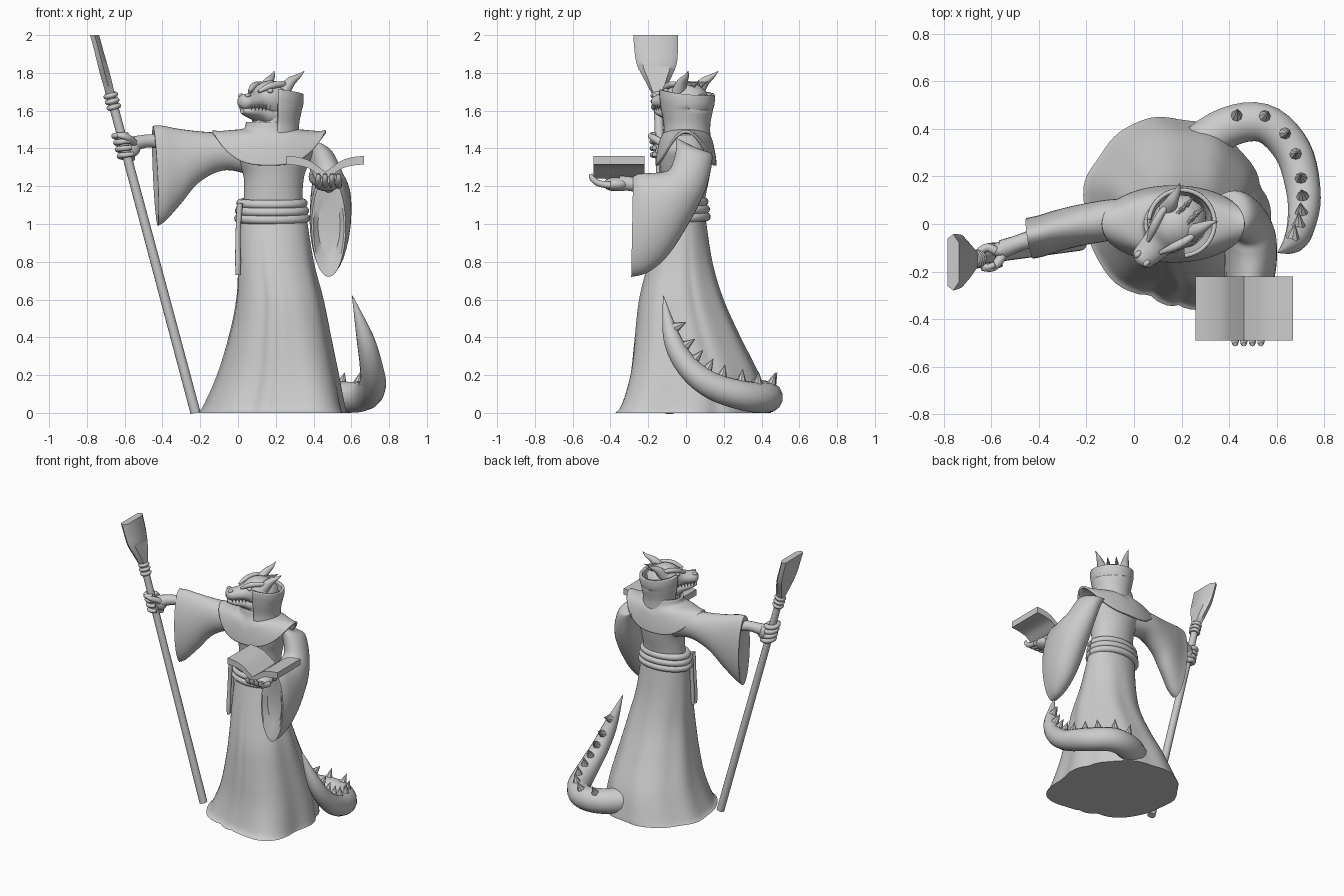
import bpy, bmesh
from math import sin, cos, pi, radians, exp
from mathutils import Vector as V

if bpy.data.objects.get("Cube"):
    bpy.data.objects.remove(bpy.data.objects["Cube"])

grey = bpy.data.materials.new("plain grey")
grey.use_nodes = True
grey.diffuse_color = (0.6, 0.6, 0.6, 1)
grey.node_tree.nodes["Principled BSDF"].inputs["Base Color"].default_value = grey.diffuse_color


def loft(name, rings, closed=True, caps=True, thick=0, angle=40):
    """Skin a list of equal point rings into one object."""
    bm = bmesh.new()
    rows = [[bm.verts.new(p) for p in ring] for ring in rings]
    n = len(rows[0])
    for low, high in zip(rows, rows[1:]):
        for i in range(n if closed else n - 1):
            j = (i + 1) % n
            bm.faces.new((low[i], low[j], high[j], high[i]))
    if caps:
        bm.faces.new(rows[0])
        bm.faces.new(rows[-1])
    bmesh.ops.recalc_face_normals(bm, faces=bm.faces)
    mesh = bpy.data.meshes.new(name)
    bm.to_mesh(mesh)
    bm.free()
    mesh.materials.append(grey)
    ob = bpy.data.objects.new(name, mesh)
    bpy.context.collection.objects.link(ob)
    if thick:
        mod = ob.modifiers.new("thickness", "SOLIDIFY")
        mod.thickness, mod.offset = thick, 0
    bpy.ops.object.select_all(action="DESELECT")
    ob.select_set(True)
    bpy.context.view_layer.objects.active = ob
    bpy.ops.object.shade_smooth_by_angle(angle=radians(angle))


def spline(rows, steps=5):
    """Catmull-Rom interpolation of number rows."""
    out, last = [], len(rows) - 1
    for i in range(last):
        quad = [rows[max(0, min(last, i + k))] for k in (-1, 0, 1, 2)]
        for s in range(steps):
            t = s / steps
            out.append([b + t * (c - a + t * (2 * a - 5 * b + 4 * c - d + t * (3 * (b - c) + d - a))) / 2
                        for a, b, c, d in zip(*quad)])
    return out + [list(rows[-1])]


def oval(c, u, v, n=24):
    return [c + u * cos(2 * pi * i / n) + v * sin(2 * pi * i / n) for i in range(n)]


def tube(name, rows, steps=5, n=14):
    """Round tube through (x, y, z, radius) rows."""
    path = spline(rows, steps)
    pts = [V(p[:3]) for p in path]
    rings, u = [], None
    for i, p in enumerate(pts):
        t = (pts[min(i + 1, len(pts) - 1)] - pts[max(i - 1, 0)]).normalized()
        u = (t.orthogonal() if u is None else u - t * u.dot(t)).normalized()
        r = max(path[i][3], 0.001)
        rings.append(oval(p, u * r, t.cross(u) * r, n))
    loft(name, rings)


def spike(name, base, tip, r, n=8):
    tube(name, [(*base, r), (*tip, 0.001)], 1, n)


def ball(name, c, size, turn=0):
    f, s = V((cos(turn), sin(turn), 0)), V((-sin(turn), cos(turn), 0))
    rings = []
    for k in range(1, 12):
        a = pi * k / 12
        rings.append(oval(V(c) - V((0, 0, size[2] * cos(a))), f * size[0] * sin(a), s * size[1] * sin(a), 16))
    loft(name, rings)


def bump(a, centre, width):
    return exp(-((a - centre) / width) ** 2)


# Robe: rows of height, left, right, front, back
def robe(name, rows, fold=0.0):
    rings = []
    for z, x0, x1, y0, y1 in spline(rows, 6):
        drop = max(0, 1 - z)
        ring = []
        for i in range(96):
            a = 2 * pi * i / 96
            wave = sin(7 * a + 0.6) + 0.6 * sin(11 * a + 2)
            wave -= 2.2 * (bump(a, 4.3, 0.07) + bump(a, 0.3, 0.09) + bump(a, 4.65, 0.06))
            k = 1 + fold * wave * min(1, drop * 2.5)
            # the hem sweeps out at the front left and in at the front
            k += drop ** 2 * (0.17 * bump(a, 5.35, 0.35) - 0.07 * bump(a, 4.5, 0.35))
            dx, dy = (x1 - x0) / 2 * cos(a) * k, (y1 - y0) / 2 * sin(a) * k
            ring.append(V(((x0 + x1) / 2 + dx - 0.08 * drop * dy, (y0 + y1) / 2 + dy, z)))
        rings.append(ring)
    loft(name, rings, angle=60)


robe("robe_skirt", [(0, -0.21, 0.57, -0.37, 0.45), (0.04, -0.18, 0.56, -0.34, 0.44),
                    (0.2, -0.11, 0.53, -0.3, 0.39), (0.4, -0.05, 0.49, -0.275, 0.29),
                    (0.6, -0.01, 0.45, -0.25, 0.2), (0.8, 0, 0.4, -0.2, 0.14),
                    (1.06, 0.01, 0.36, -0.13, 0.1)], 0.014)
robe("robe_torso", [(1, 0.02, 0.35, -0.12, 0.1), (1.12, 0.03, 0.34, -0.12, 0.1),
                    (1.25, 0.03, 0.35, -0.13, 0.125), (1.33, 0, 0.38, -0.14, 0.135), (1.4, -0.02, 0.4, -0.135, 0.13),
                    (1.46, 0.06, 0.34, -0.09, 0.1), (1.5, 0.1, 0.28, -0.06, 0.07)])

# Belt: three stacked cords and a hanging end
for z, grow in ((1.03, 0.012), (1.07, 0.008), (1.11, 0)):
    loop = [(0.18 + (0.165 + grow) * cos(a), -0.015 + (0.11 + grow) * sin(a), z + 0.008 * sin(a), 0.024)
            for a in (2 * pi * i / 32 for i in range(33))]
    tube("belt_cord", loop, 1, 10)
for y in (-0.07, -0.1):
    tube("belt_hanging_end", [(0.01, y, 1.11, 0.016), (0, y, 0.95, 0.013),
                              (0, y - 0.01, 0.8, 0.015), (0, y - 0.01, 0.73, 0.012)])


# Sleeves: rows of lower point, upper point, half width; slightly hollow at the cuff
def sleeve(name, rows, side):
    rings = []
    for row in spline(rows, 6):
        a, b = V(row[:3]), V(row[3:6])
        rings.append(oval((a + b) / 2, V(side) * row[6], (b - a) / 2, 32))
    cuff, inner = rings[-1], rings[-4]
    mid = sum(cuff, V()) / len(cuff)
    deep = sum(inner, V()) / len(inner)
    rings.append([mid + (p - mid) * 0.9 for p in cuff])
    rings.append([deep + (p - deep) * 0.6 for p in inner])
    loft(name, rings)


sleeve("right_sleeve", [(0.12, 0.02, 1.24, 0.12, 0.02, 1.46, 0.08), (-0.06, 0.02, 1.285, -0.06, 0.02, 1.48, 0.085),
                        (-0.2, 0, 1.225, -0.2, 0, 1.49, 0.085), (-0.3, -0.03, 1.11, -0.32, -0.02, 1.505, 0.085),
                        (-0.38, -0.06, 1.02, -0.4, -0.04, 1.52, 0.085),
                        (-0.425, -0.07, 0.99, -0.45, -0.05, 1.52, 0.085)], (-0.15, 1, 0))
sleeve("left_sleeve", [(0.34, 0.1, 1.38, 0.34, -0.06, 1.46, 0.07), (0.42, 0.14, 1.36, 0.42, -0.05, 1.41, 0.075),
                       (0.47, 0.11, 1.2, 0.48, -0.08, 1.3, 0.085), (0.49, 0.03, 1.03, 0.49, -0.13, 1.275, 0.105),
                       (0.49, -0.09, 0.84, 0.49, -0.2, 1.27, 0.11), (0.485, -0.2, 0.745, 0.485, -0.25, 1.27, 0.105),
                       (0.48, -0.29, 0.72, 0.48, -0.28, 1.25, 0.09)], (1, 0, 0))


# Mantle over the shoulders, with pointed sides
def mantle_ring(rx, ry, base, rise, power):
    ring = []
    for i in range(64):
        c, s = cos(pi * i / 32), sin(pi * i / 32)
        ring.append(V((0.165 + rx * c, ry * s, base + rise * abs(c) ** power)))
    return ring


loft("shoulder_mantle", [mantle_ring(*r) for r in spline(
    [(0.115, 0.1, 1.54, 0, 1), (0.13, 0.11, 1.49, 0.01, 1), (0.2, 0.135, 1.43, 0.06, 1),
     (0.265, 0.15, 1.36, 0.125, 2), (0.3, 0.155, 1.31, 0.18, 3)], 4)], caps=False, thick=0.015)

# Tall hood, open toward the face
hood = []
for z, r in spline([(1.46, 0.115), (1.53, 0.115), (1.6, 0.128), (1.66, 0.138), (1.7, 0.138)], 4):
    arc = [radians(225 + 50 + 260 * i / 40) for i in range(41)]
    hood.append([V((0.2 + r * cos(a), 0.005 + r * sin(a), z - 0.02 * cos(a - pi / 4) * (z > 1.62))) for a in arc])
loft("hood", hood, closed=False, caps=False, thick=0.018)

# Head: built along the facing direction
face = V((-0.707, -0.707, 0))
across = V((0.707, -0.707, 0))


def head_point(t, side, z):
    return V((0.19, 0.01, z)) + face * t + across * side


def head_part(name, rows):
    rings = []
    for t, w, low, high in spline(rows, 4):
        rings.append(oval(head_point(t, 0, (low + high) / 2), across * w, V((0, 0, (high - low) / 2)), 24))
    loft(name, rings)


head_part("skull_and_snout", [(-0.105, 0.05, 1.6, 1.69), (-0.06, 0.095, 1.54, 1.735), (0.02, 0.108, 1.54, 1.76),
                              (0.08, 0.088, 1.57, 1.745), (0.13, 0.066, 1.6, 1.705), (0.19, 0.056, 1.605, 1.69),
                              (0.23, 0.044, 1.61, 1.685), (0.248, 0.015, 1.63, 1.665)])
head_part("lower_jaw", [(-0.04, 0.08, 1.5, 1.62), (0.06, 0.08, 1.51, 1.625), (0.13, 0.06, 1.545, 1.625),
                        (0.2, 0.046, 1.57, 1.62), (0.238, 0.015, 1.585, 1.612)])
tube("neck", [(0.17, 0, 1.42, 0.1), (0.17, -0.01, 1.5, 0.095), (0.18, 0, 1.6, 0.09)])
tube("throat", [(*head_point(0.09, 0, 1.46), 0.035), (*head_point(0.1, 0, 1.58), 0.045)])
for s in (-1, 1):
    tube("brow_ridge", [(*head_point(0.15, s * 0.035, 1.7), 0.008), (*head_point(0.09, s * 0.06, 1.73), 0.018),
                        (*head_point(0.02, s * 0.08, 1.74), 0.015), (*head_point(-0.03, s * 0.08, 1.735), 0.006)])
    ball("eye", head_point(0.095, s * 0.068, 1.705), (0.016, 0.016, 0.013))
    ball("nostril", head_point(0.22, s * 0.026, 1.68), (0.018, 0.012, 0.011), pi / 4)
    for k in range(6):
        t, w = 0.1 + 0.022 * k, 0.069 - 0.005 * k
        spike("tooth", head_point(t, s * w, 1.63), head_point(t, s * w * 0.97, 1.602), 0.007, 6)
    # swept-back horn on each side
    tube("horn", [(*head_point(0, s * 0.07, 1.7), 0.038), (*head_point(-0.04, s * 0.082, 1.75), 0.027),
                  (*head_point(-0.09, s * 0.098, 1.785), 0.012), (*head_point(-0.115, s * 0.113, 1.81), 0.001)])
    for k in range(3):
        spike("scalp_spine", head_point(-0.01 - 0.03 * k, s * 0.028, 1.735),
              head_point(-0.05 - 0.035 * k, s * 0.03, 1.755), 0.013)


# Staff with rings and a flat blade
def on_staff(z):
    return V((-0.225 - 0.267 * z, -0.085 - 0.038 * z, z))


tube("staff_shaft", [(*on_staff(0.001), 0.027), (*on_staff(1.72), 0.024)], 1)
for z in (1.62, 1.65, 1.68):
    tube("staff_binding", [(*on_staff(z - 0.013), 0.032), (*on_staff(z), 0.04), (*on_staff(z + 0.013), 0.032)])
blade = []
for z, w, thick in spline([(1.67, 0.022, 0.022), (1.76, 0.066, 0.026), (1.84, 0.104, 0.026), (1.92, 0.115, 0.024),
                           (2, 0.118, 0.024)], 4):
    blade.append([on_staff(z) + V((thick * x, w * y, 0)) for x, y in
                  ((-1, -0.85), (-1, 0.85), (0, 1), (1, 0.7), (1, -0.7), (0, -1))])
loft("staff_blade", blade)

# Right hand gripping the staff
tube("right_forearm", [(-0.36, -0.04, 1.43, 0.045), (-0.47, -0.075, 1.44, 0.035), (-0.55, -0.105, 1.425, 0.04)])
ball("right_palm", (-0.56, -0.11, 1.41), (0.045, 0.035, 0.055))
for k in range(4):
    c = on_staff(1.35 + 0.035 * k)
    tube("right_finger", [(c.x + 0.042 * cos(a), c.y + 0.042 * sin(a), c.z + 0.004 * i, 0.019 - 0.0012 * i)
                          for i, a in enumerate(radians(40 + 55 * j) for j in range(6))], 3, 10)
tube("right_thumb", [(-0.55, -0.13, 1.43, 0.02), (-0.59, -0.18, 1.46, 0.018), (-0.64, -0.185, 1.47, 0.012)])

# Left hand under the book
tube("left_forearm", [(0.48, -0.15, 1.17, 0.05), (0.48, -0.28, 1.21, 0.038), (0.475, -0.35, 1.215, 0.042)])
ball("left_palm", (0.47, -0.37, 1.21), (0.065, 0.07, 0.037))
for k in range(4):
    x = 0.425 + 0.036 * k
    tube("left_finger", [(x, -0.4, 1.205, 0.019), (x, -0.46, 1.215, 0.017),
                         (x, -0.495, 1.24, 0.015), (x, -0.505, 1.265, 0.009)])
tube("left_thumb", [(0.43, -0.36, 1.215, 0.022), (0.395, -0.4, 1.235, 0.018), (0.385, -0.43, 1.27, 0.01)])

# Open book: profile mirrored about the spine and extruded in depth
half = spline([(0, 1.275, 1.24), (0.04, 1.305, 1.262), (0.09, 1.338, 1.295), (0.15, 1.355, 1.31), (0.205, 1.36, 1.315)], 4)
sides = [(-d, t, b) for d, t, b in reversed(half)] + half[1:]
outline = [(d, t) for d, t, b in sides] + [(d, b) for d, t, b in reversed(sides)]
loft("open_book", [[V((0.463 + d, y, z)) for d, z in outline] for y in (-0.49, -0.22)])

# Tail with a row of spikes
tail = [(0.16, 0.22, 0.12, 0.1), (0.36, 0.39, 0.09, 0.088), (0.54, 0.425, 0.083, 0.083), (0.665, 0.31, 0.09, 0.08),
        (0.712, 0.135, 0.145, 0.072), (0.705, 0.005, 0.25, 0.061), (0.672, -0.075, 0.4, 0.046), (0.605, -0.12, 0.62, 0.002)]
tube("tail", tail)
path = spline(tail, 5)
for i in range(7, 33, 3):
    p, r = V(path[i][:3]), path[i][3]
    t = (V(path[i + 1][:3]) - V(path[i - 1][:3])).normalized()
    up = V((-0.1, 0.45, 1))
    up = (up - t * up.dot(t)).normalized()
    spike("tail_spike", p + up * r * 0.8, p + up * (r + 0.058) + t * 0.01, 0.03)
